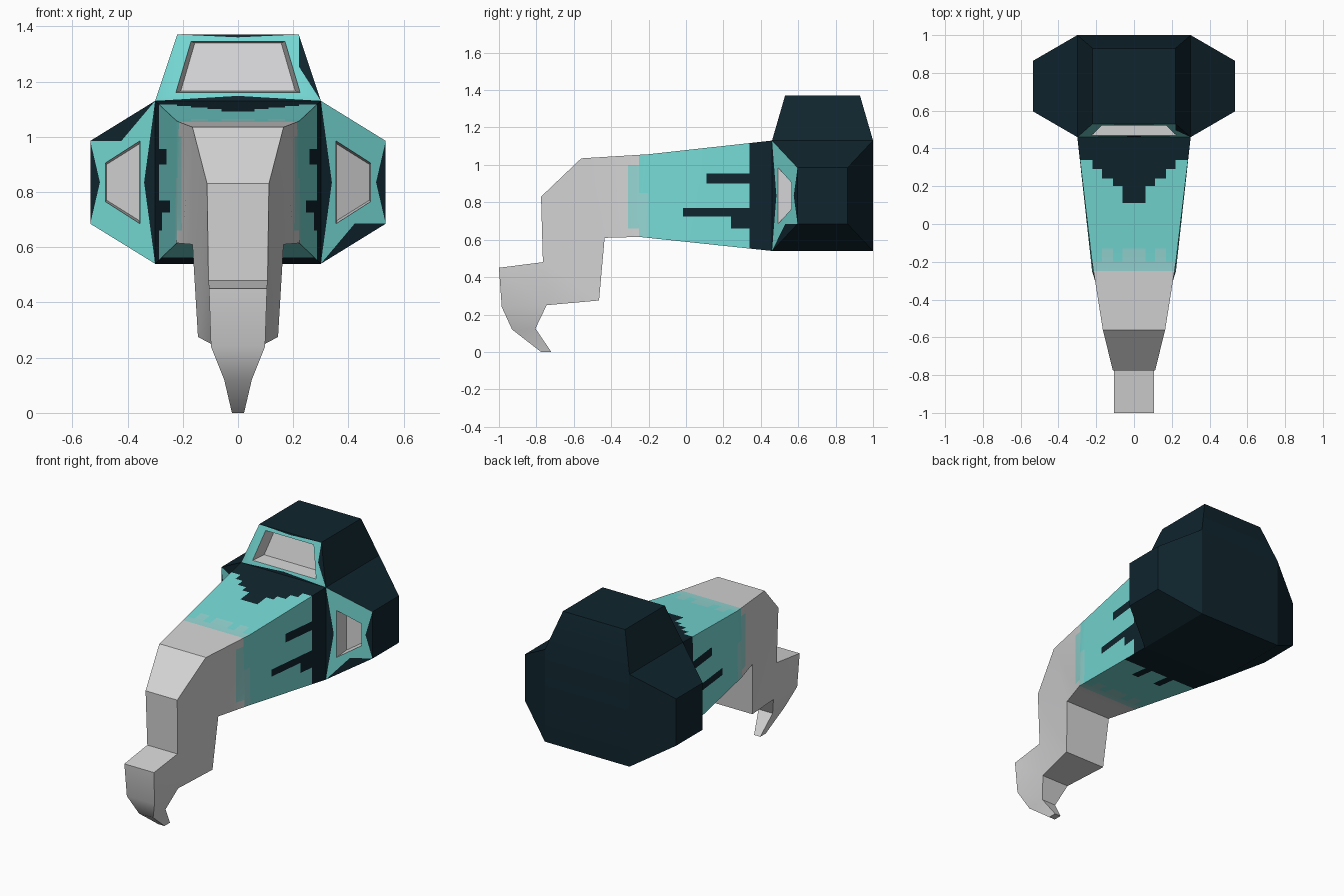
import bpy
import bmesh
from mathutils import Vector

cube = bpy.data.objects.get("Cube")
if cube:
    bpy.data.objects.remove(cube)


def material(name, color):
    m = bpy.data.materials.new(name)
    m.use_nodes = True
    m.diffuse_color = (*color, 1)
    m.node_tree.nodes["Principled BSDF"].inputs["Base Color"].default_value = (*color, 1)
    return m


GREY, TEAL, DARK, PALE = range(4)
MATS = [
    material("light grey", (0.66, 0.66, 0.67)),
    material("teal", (0.18, 0.70, 0.67)),
    material("dark navy", (0.005, 0.018, 0.027)),
    material("pale teal", (0.30, 0.67, 0.65)),
]


def finish(bm, name):
    bmesh.ops.remove_doubles(bm, verts=bm.verts, dist=0.0005)
    bmesh.ops.recalc_face_normals(bm, faces=bm.faces)
    mesh = bpy.data.meshes.new(name)
    bm.to_mesh(mesh)
    bm.free()
    ob = bpy.data.objects.new(name, mesh)
    for m in MATS:
        mesh.materials.append(m)
    bpy.context.collection.objects.link(ob)
    bpy.ops.object.select_all(action="DESELECT")
    ob.select_set(True)
    bpy.context.view_layer.objects.active = ob
    bpy.ops.object.shade_smooth_by_angle()
    return ob


def add_face(bm, points, mat):
    f = bm.faces.new([bm.verts.new(p) for p in points])
    f.material_index = mat


# Housing: a core block with three tapered vents around it
FRONT, BACK, HALF_W, LOW, HIGH = 0.46, 1.0, 0.3, 0.54, 1.13
MID = (LOW + HIGH) / 2


def add_vent(bm, origin, across, out, base, tip, height, slope, hole, dips):
    origin, across, out = Vector(origin), Vector(across), Vector(out)

    def front(u, v, push=0.0):
        return origin + across * u + out * v + Vector((0, FRONT + slope * v + push, 0))

    def rear(u, v):
        return origin + across * u + out * v + Vector((0, BACK - slope * v, 0))

    outer = [(-base, 0), (base, 0), (tip, height), (-tip, height)]
    v0, w0, v1, w1 = hole
    opening = [(-w0, v0), (w0, v0), (w1, v1), (-w1, v1)]
    vm = (v0 + v1) / 2
    inner = [(u * 0.92, vm + (v - vm) * 0.94) for u, v in opening]
    notches = [(0, dips[0]), (tip, height * 0.52), (0, height - dips[1]), None]
    for i in range(4):
        j = (i + 1) % 4
        a, b = outer[i], outer[j]
        ring = [front(*a)]
        # dark wedge along the frame edge
        if notches[i]:
            ring.append(front(*notches[i]))
            add_face(bm, [front(*a), front(*b), front(*notches[i])], DARK)
        ring += [front(*b), front(*opening[j]), front(*opening[i])]
        add_face(bm, ring, TEAL)
        # recess wall
        add_face(bm, [front(*opening[i]), front(*opening[j]),
                      front(*inner[j], 0.09), front(*inner[i], 0.09)], GREY)
        # outer shell
        if i:
            add_face(bm, [front(*a), front(*b), rear(*b), rear(*a)], DARK)
    add_face(bm, [front(*p, 0.09) for p in inner], GREY)
    add_face(bm, [rear(*p) for p in outer], DARK)


bm = bmesh.new()
for y in (FRONT, BACK):
    add_face(bm, [(-HALF_W, y, LOW), (HALF_W, y, LOW), (HALF_W, y, HIGH), (-HALF_W, y, HIGH)], DARK)
add_face(bm, [(-HALF_W, FRONT, LOW), (HALF_W, FRONT, LOW),
              (HALF_W, BACK, LOW), (-HALF_W, BACK, LOW)], DARK)
add_vent(bm, (0, 0, HIGH), (1, 0, 0), (0, 0, 1), HALF_W, 0.22, 0.24, 0.29,
         (0.03, 0.225, 0.215, 0.17), (0.018, 0.01))
for s in (-1, 1):
    add_vent(bm, (s * HALF_W, 0, MID), (0, 0, -s), (s, 0, 0), MID - LOW, 0.15, 0.235, 0.58,
             (0.055, 0.15, 0.18, 0.07), (0.04, 0.035))
finish(bm, "vented_housing")

# Arm and claw: rings of (upper y, z, half width) and (lower y, z, half width)
upper = [(0.46, 1.13, 0.3), (-0.2, 1.057, 0.222), (-0.56, 1.035, 0.165), (-0.775, 0.83, 0.112),
         (-0.765, 0.48, 0.107), (-1, 0.45, 0.105), (-0.985, 0.24, 0.098),
         (-0.93, 0.12, 0.05), (-0.775, 0, 0.022)]
lower = [(0.46, 0.54, 0.3), (-0.25, 0.615, 0.222), (-0.435, 0.61, 0.165), (-0.465, 0.275, 0.145),
         (-0.745, 0.25, 0.098), (-0.805, 0.125, 0.05), (-0.72, 0, 0.022)]
pairs = [(0, 0), (1, 1), (2, 2), (3, 2), (4, 3), (4, 4), (5, 4), (6, 4), (7, 5), (8, 6)]

bm = bmesh.new()
ups = [[bm.verts.new((s * w, y, z)) for s in (-1, 1)] for y, z, w in upper]
lows = [[bm.verts.new((s * w, y, z)) for s in (-1, 1)] for y, z, w in lower]
for (a, b), (c, d) in zip(pairs, pairs[1:]):
    if a != c:
        bm.faces.new((ups[a][0], ups[a][1], ups[c][1], ups[c][0]))
    if b != d:
        bm.faces.new((lows[b][0], lows[b][1], lows[d][1], lows[d][0]))
    for s in (0, 1):
        bm.faces.new(dict.fromkeys((ups[a][s], ups[c][s], lows[d][s], lows[b][s])))
bm.faces.new((ups[-1][0], ups[-1][1], lows[-1][1], lows[-1][0]))
bmesh.ops.recalc_face_normals(bm, faces=bm.faces)


# Painted area: cut the sleeve into cells, then colour the cells
def cut(axis, value):
    faces = [f for f in bm.faces if f.calc_center_median().y > -0.31 or axis == 1]
    parts = set(faces)
    for f in faces:
        parts.update(f.verts)
        parts.update(f.edges)
    co, no = Vector(), Vector()
    co[axis] = value
    no[axis] = 1
    bmesh.ops.bisect_plane(bm, geom=list(parts), dist=0.0001, plane_co=co, plane_no=no)


for y in (-0.31, -0.25, -0.2, -0.13, -0.015, 0.11, 0.2, 0.24, 0.29, 0.34):
    cut(1, y)
for z in (0.66, 0.725, 0.77, 0.85, 0.9, 0.955, 1.0):
    cut(2, z)
for x in (0.06, 0.11, 0.17, 0.22):
    cut(0, x)
    cut(0, -x)


def paint(c, n):
    x, y, z = abs(c.x), c.y, c.z
    if y < -0.31:
        return GREY
    if y > 0.34:
        return DARK
    if abs(n.x) > 0.5:  # sides: two long drips
        if (0.9 < z < 0.955 and y > 0.11) or (0.725 < z < 0.77 and y > -0.015):
            return DARK
        if 0.66 < z < 0.725 and y > 0.22:
            return DARK
        if y < -0.25:
            return PALE if 0.66 < z < 1.0 else GREY
        return PALE if y < -0.2 and z < 0.85 else TEAL
    if y < -0.25:
        return GREY
    if y < -0.2:
        return PALE
    if y < -0.13:
        return PALE if x < 0.06 or 0.11 < x < 0.17 else TEAL
    if n.z > 0:  # top: stepped wedge
        steps = ((0.29, 0.22), (0.24, 0.17), (0.2, 0.11), (0.11, 0.06))
        return DARK if any(y > s and x < w for s, w in steps) else TEAL
    return DARK if y > 0.24 or (y > 0.11 and 0.06 < x < 0.11) else TEAL


for f in bm.faces:
    f.material_index = paint(f.calc_center_bounds(), f.normal)
finish(bm, "arm_and_claw")
